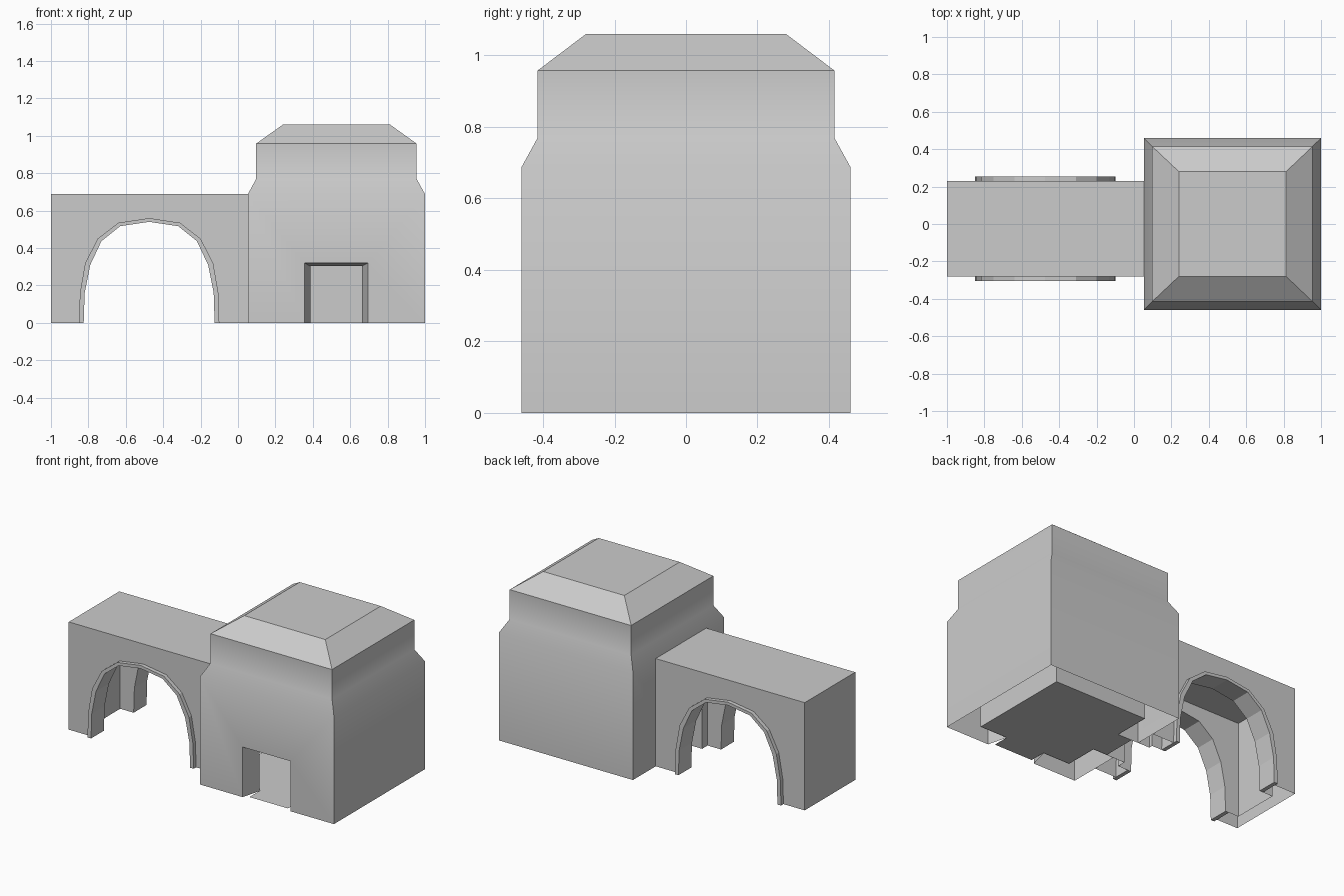
import bpy, bmesh

if "Cube" in bpy.data.objects:
    bpy.data.objects.remove(bpy.data.objects["Cube"])

ARCH_X = -0.475  # centre line of the arch


def make(name, rings, close=True):
    """Skin matching point loops into a mesh, capped at both ends if closed."""
    bm = bmesh.new()
    loops = [[bm.verts.new(p) for p in r] for r in rings]
    n = len(rings[0])
    for a, b in zip(loops, loops[1:]):
        for i in range(n):
            j = (i + 1) % n
            bm.faces.new((a[i], a[j], b[j], b[i]))
    if close:
        bm.faces.new(loops[0])
        bm.faces.new(loops[-1])
    bmesh.ops.recalc_face_normals(bm, faces=bm.faces)
    me = bpy.data.meshes.new(name)
    bm.to_mesh(me)
    bm.free()
    ob = bpy.data.objects.new(name, me)
    bpy.context.collection.objects.link(ob)
    return ob


def rect(x0, x1, y0, y1, z):
    return [(x0, y0, z), (x1, y0, z), (x1, y1, z), (x0, y1, z)]


def box(name, x0, x1, y0, y1, z0, z1):
    return make(name, [rect(x0, x1, y0, y1, z0), rect(x0, x1, y0, y1, z1)])


def carve(ob, cutters):
    """Subtract the cutters, then bake the result and remove them."""
    for c in cutters:
        m = ob.modifiers.new("cut", 'BOOLEAN')
        m.operation = 'DIFFERENCE'
        m.solver = 'EXACT'
        m.object = c
    bpy.context.view_layer.update()
    dg = bpy.context.evaluated_depsgraph_get()
    me = bpy.data.meshes.new_from_object(ob.evaluated_get(dg))
    ob.modifiers.clear()
    ob.data = me
    for c in cutters:
        bpy.data.objects.remove(c)


def drop_faces(ob, test):
    bm = bmesh.new()
    bm.from_mesh(ob.data)
    bmesh.ops.delete(bm, geom=[f for f in bm.faces if test(f)], context='FACES')
    bm.to_mesh(ob.data)
    bm.free()


def on_ground(f):
    return all(abs(v.co.z) < 1e-4 for v in f.verts)


def mirrored(half):
    """Half arch (offset, z) from foot to crown -> full arch profile."""
    left = [(ARCH_X - d, z) for d, z in half]
    right = [(ARCH_X + d, z) for d, z in half[-2::-1]]
    return left + right


outer = mirrored([(.375, 0), (.37, .16), (.342, .32), (.275, .45), (.165, .535), (0, .56)])
inner = mirrored([(.35, 0), (.345, .16), (.315, .31), (.255, .437), (.155, .517), (0, .54)])

# Tower: stepped body with a bevelled flat roof
tower = make("tower", [
    rect(.053, 1, -.46, .46, 0), rect(.053, 1, -.46, .46, .688),
    rect(.097, .955, -.415, .415, .77), rect(.097, .955, -.415, .415, .958),
    rect(.24, .813, -.28, .28, 1.06)])

# Room, tapered front door and side passage
room = box("room_cutter", .2, .855, -.335, .335, -.1, .68)
door = make("door_cutter", [
    [(.355, -.461, -.1), (.695, -.461, -.1), (.695, -.461, .32), (.355, -.461, .32)],
    [(.389, -.33, -.1), (.661, -.33, -.1), (.661, -.33, .302), (.389, -.33, .302)]])
carve(tower, [room, door, box("passage_cutter", 0, .21, -.12, .1, -.1, .3)])
drop_faces(tower, on_ground)

# Floor of the room with strips through both doorways
for name, r in (("room_floor", (.2, .855, -.335, .335)),
                ("door_floor", (.389, .661, -.44, -.335)),
                ("passage_floor", (.1, .2, -.12, .1))):
    me = bpy.data.meshes.new(name)
    me.from_pydata(rect(*r, 0.002), [], [(0, 1, 2, 3)])
    bpy.context.collection.objects.link(bpy.data.objects.new(name, me))

# Arched gate wing with a wider chamber between its two walls
wing = box("arch_wing", -1, .053, -.28, .23, 0, .688)
low = [(x, z if z else -.1) for x, z in outer]
arch = make("arch_cutter", [[(x, y, z) for x, z in low] for y in (-.5, .5)])
chamber = box("chamber_cutter", -.92, -.03, -.175, .125, -.1, .61)
carve(wing, [arch, chamber, box("wing_passage_cutter", -.04, .1, -.12, .1, -.1, .3)])
drop_faces(wing, lambda f: on_ground(f) or all(v.co.x > .05 for v in f.verts))

# Arch trims on both faces of the wing
trim = outer + inner[::-1]
for name, y0, y1 in (("front_arch_trim", -.305, -.175), ("back_arch_trim", .125, .255)):
    make(name, [[(x, y, z) for x, z in trim] for y in (y0, y1)])

# Soft shading across the tower shoulder, sharp elsewhere
bpy.ops.object.select_all(action='DESELECT')
tower.select_set(True)
bpy.context.view_layer.objects.active = tower
bpy.ops.object.shade_smooth_by_angle(angle=0.54)
